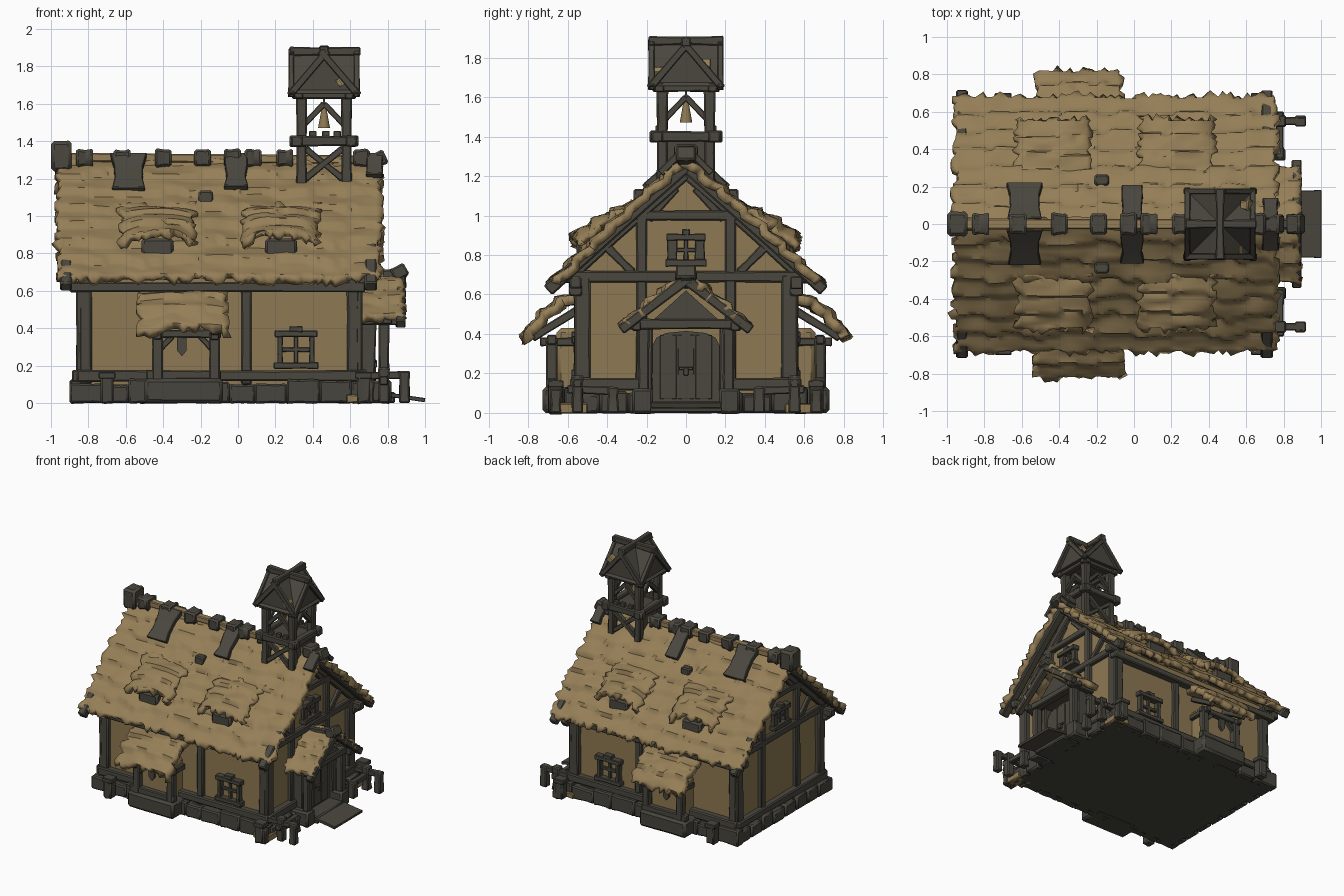
import bpy, bmesh, math, random
from mathutils import Vector, noise

if "Cube" in bpy.data.objects:
    bpy.data.objects.remove(bpy.data.objects["Cube"])

random.seed(7)

def material(name, rgb):
    m = bpy.data.materials.new(name)
    m.diffuse_color = (*rgb, 1)
    m.use_nodes = True
    m.node_tree.nodes["Principled BSDF"].inputs["Base Color"].default_value = m.diffuse_color
    return m

WOOD = material("dark timber", (0.068, 0.063, 0.048))
STONE = material("dark stone", (0.062, 0.059, 0.047))
WALL = material("tan plaster", (0.27, 0.19, 0.085))
THATCH = material("straw thatch", (0.30, 0.21, 0.095))

def finish(name, bm, mat, angle=35):
    bmesh.ops.recalc_face_normals(bm, faces=bm.faces)
    me = bpy.data.meshes.new(name)
    bm.to_mesh(me)
    bm.free()
    me.materials.append(mat)
    me.shade_smooth()
    me.set_sharp_from_angle(angle=math.radians(angle))
    ob = bpy.data.objects.new(name, me)
    bpy.context.collection.objects.link(ob)
    return ob

def beam(name, a, b, w, d=None, mat=WOOD, n=(0, 0, 1), wob=0.08):
    """Rough-hewn bar from a to b; d is its size along n, w across."""
    d = d or w
    a, b, n = Vector(a), Vector(b), Vector(n)
    t = (b - a).normalized()
    if abs(t.dot(n)) > 0.9:
        n = Vector((0, 1, 0)) if abs(t.y) < 0.9 else Vector((1, 0, 0))
    s = t.cross(n).normalized()
    n = s.cross(t)
    bm, rings = bmesh.new(), []
    for f in (0, 0.35, 0.7, 1):
        k = 1 + random.uniform(-wob, wob) + (wob if f in (0, 1) else 0)
        rings.append([bm.verts.new(a.lerp(b, f) + s * (i * w / 2 * k) + n * (j * d / 2 * k))
                      for i, j in ((-1, -1), (1, -1), (1, 1), (-1, 1))])
    for r, q in zip(rings, rings[1:]):
        for i in range(4):
            bm.faces.new((r[i], r[(i + 1) % 4], q[(i + 1) % 4], q[i]))
    bm.faces.new(rings[0])
    bm.faces.new(rings[-1])
    ob = finish(name, bm, mat)
    bev = ob.modifiers.new("worn edges", 'BEVEL')
    bev.width = min(w, d) * 0.14
    return ob

def box(name, x0, x1, y0, y1, z0, z1, mat=WOOD, wob=0.0):
    return beam(name, (x0, (y0 + y1) / 2, (z0 + z1) / 2), (x1, (y0 + y1) / 2, (z0 + z1) / 2),
                y1 - y0, z1 - z0, mat, wob=wob)

def prism(name, pts, h0, h1, axis, mat):
    """Extrude an outline along x (points are y,z) or along y (points are x,z)."""
    put = (lambda p, h: (h, p[0], p[1])) if axis == 'x' else (lambda p, h: (p[0], h, p[1]))
    bm = bmesh.new()
    r, q = ([bm.verts.new(put(p, h)) for p in pts] for h in (h0, h1))
    for i in range(len(pts)):
        k = (i + 1) % len(pts)
        bm.faces.new((r[i], r[k], q[k], q[i]))
    bm.faces.new(r)
    bm.faces.new(q)
    return finish(name, bm, mat)

def thatch(name, x0, x1, hi, lo, side, courses, bulge=0.0, droop=0.0, thick=0.045):
    """Layered straw sheet sloping in y from hi to lo, with ragged edges."""
    hi, lo = Vector(hi), Vector(lo)
    nx, nv = max(8, int((x1 - x0) / 0.022)), courses * 5
    nrm = Vector((hi.y - lo.y, lo.x - hi.x)).normalized()
    bm, grid = bmesh.new(), []
    ragx = [[random.uniform(-0.022, 0.022) for _ in range(nv + 1)] for _ in (0, 1)]
    for i in range(nx + 1):
        u, col = i / nx, []
        rag = random.uniform(-0.025, 0.025)
        for j in range(nv + 1):
            v = j / nv
            x = x0 + (x1 - x0) * u + (ragx[0][j] if i == 0 else ragx[1][j] if i == nx else 0)
            seed = Vector((x * 3.1, v * 4 + side, hi.y * 9))
            wav = v * courses + 0.35 * noise.noise(Vector((x * 5, side * 3, int(v * courses))))
            off = 0.026 * (wav % 1.0) - 0.01 + 0.014 * noise.noise(seed * 2.3)
            off += bulge * math.sin(math.pi * v)
            p = hi.lerp(lo, v) + nrm * off * (1 if nrm.y > 0 else -1)
            if j == nv:
                p += (lo - hi).normalized() * rag
            z = p.y - droop * abs(2 * u - 1) ** 3 * v
            col.append(bm.verts.new((x, side * p.x, z)))
        grid.append(col)
    for i in range(nx):
        for j in range(nv):
            f = (grid[i][j], grid[i + 1][j], grid[i + 1][j + 1], grid[i][j + 1])
            bm.faces.new(f)
    ob = finish(name, bm, THATCH, 50)
    up = sum(f.normal.z for f in ob.data.polygons) > 0
    sol = ob.modifiers.new("straw depth", 'SOLIDIFY')
    sol.thickness, sol.offset = thick, -1 if up else 1
    return ob

def window(name, at, w, h):
    """Framed cross window; at(u, v, d) maps wall coordinates to space."""
    for u in (-w, w):
        beam(name + "_jamb", at(u, -h, 0.015), at(u, h, 0.015), 0.03, 0.05)
    for v, e, t in ((-h, 0.035, 0.035), (h, 0.03, 0.035), (h + 0.025, -0.05, 0.03)):
        beam(name + "_rail", at(-w - e, v, 0.02), at(w + e, v, 0.02), 0.055, t)
    beam(name + "_mullion", at(0, -h, 0.01), at(0, h, 0.01), 0.022)
    beam(name + "_crossbar", at(-w, 0, 0.01), at(w, 0, 0.01), 0.022)

# Body and foundation
prism("plaster_walls", [(-.53, .1), (.53, .1), (.53, .72), (0, 1.2), (-.53, .72)], -.83, .63, 'x', WALL)
box("foundation", -.86, .68, -.58, .58, 0, .10, STONE)
for s in (-1, 1):
    x = -.9
    while x < .66:
        w = random.uniform(.13, .22)
        box("side_stone", x, min(x + w, .7), s * .58 - .035, s * .58 + .035, 0, random.uniform(.09, .13), STONE, .05)
        x += w
    for e, xe in ((-1, -.865), (1, .675)):
        for k in range(4):
            box("end_stone", xe - .035, xe + .035, s * (.29 + .0) - .29 + k * .145, s * .29 - .15 + k * .145,
                0, random.uniform(.09, .13), STONE, .05)
    beam("side_sill", (-.86, s * .555, .145), (.67, s * .555, .145), .06)
    beam("eave_beam", (-.9, s * .56, .62), (.68, s * .56, .62), .06, .05)
    for x in (-.815, .045, .615):
        beam("wall_post", (x, s * .535, .1), (x, s * .535, .64), .065 if abs(x) > .1 else .05)
    window("side_window", lambda u, v, d: (.31 + u, s * (.53 + d), .285 + v), .085, .085)
    for x in (-.7, .67):
        box("bollard", x - .035, x + .035, s * .66 - .035, s * .66 + .035, 0, .15, STONE, .08)
        box("bollard_cap", x - .045, x + .045, s * .66 - .04, s * .66 + .04, .13, .165, STONE)
    box("corner_stone", .58, .72, s * .57 - .06, s * .57 + .06, 0, .045, WALL, .1)

# Gable framing at both ends
for e, xw, xb in ((-1, -.835, -.92), (1, .635, .71)):
    n = (1, 0, 0)
    beam("gable_tie", (xw, -.62, .69), (xw, .62, .69), .06, .06, n=n)
    beam("gable_collar", (xw, -.3, 1.0), (xw, .3, 1.0), .05, .05, n=n)
    beam("end_sill", (xw + e * .02, -.57, .145), (xw + e * .02, .57, .145), .06, .06, n=n)
    window("gable_window", lambda u, v, d: (xw + e * d, u, .825 + v), .07, .065)
    for s in (-1, 1):
        beam("gable_rafter", (xb, s * .7, .62), (xb, 0, 1.25), .06, .06, n=n)
        beam("wall_rafter", (xw, s * .56, .71), (xw, 0, 1.21), .05, .05, n=n)
        beam("corner_post", (xw, s * .525, .1), (xw, s * .525, .7), .08, .06, n=n)
        beam("inner_post", (xw, s * .225, .12), (xw, s * .225, 1.02), .055, .05, n=n)
        beam("gable_brace", (xw, s * .27, .71), (xw, s * .4, .84), .04, .04, n=n)
        beam("apex_brace", (xw, s * .19, .98), (xw, s * .05, 1.14), .04, .04, n=n)
        beam("purlin_end", (xw - e * .05, s * .56, .66), (xb + e * .02, s * .56, .66), .06)

# Main thatched roof with eyebrow vents
for s in (-1, 1):
    thatch("main_thatch", -.96, .76, (0, 1.3), (.685, .665), s, 7, bulge=.012)
    for x in (-.43, .23):
        thatch("eyebrow_thatch", x - .2, x + .2, (.27, 1.06), (.565, .905), s, 3, .02, .07, .04)
        box("eyebrow_vent", x - .085, x + .085, s * .5 - .055, s * .5 + .055, .78, .88)
    box("roof_hatch", -.21, -.135, s * .235 - .03, s * .235 + .03, 1.06, 1.135)
    for x, w, y in ((-.585, .16, .21), (-.01, .11, .2), (.73, .08, .13)):
        beam("ridge_plank", (x, s * .02, 1.325), (x, s * y, 1.335 - .93 * y), w, .035, wob=.12)

# Ridge log and clasps
beam("ridge_pole", (-.97, 0, 1.315), (.78, 0, 1.3), .055, .045, THATCH)
for x in (-.82, -.62, -.4, -.19, -.03, .08, .25, .66):
    box("ridge_clasp", x - .045, x + .045, -.055, .055, 1.265, 1.355, wob=.12)
box("ridge_end_block", -1.0, -.89, -.065, .065, 1.24, 1.4, wob=.08)
beam("ridge_finial", (.68, 0, 1.27), (.79, 0, 1.32), .1, .08)

# Side bays with lean-to thatch
for s in (-1, 1):
    box("bay_plaster", -.44, -.13, min(s * .5, s * .655), max(s * .5, s * .655), .1, .43, WALL)
    box("bay_foundation", -.5, -.08, min(s * .5, s * .725), max(s * .5, s * .725), 0, .13, STONE, .03)
    beam("bay_sill", (-.49, s * .68, .15), (-.09, s * .68, .15), .05)
    beam("bay_lintel", (-.47, s * .68, .37), (-.09, s * .68, .37), .045)
    for x, e in ((-.43, 1), (-.125, -1)):
        beam("bay_post", (x, s * .68, 0 if e < 0 else .1), (x, s * .68, .38), .055)
        beam("bay_knee", (x + e * .015, s * .675, .29), (x + e * .08, s * .675, .36), .03)
        beam("bay_tie", (x, s * .53, .36), (x, s * .74, .36), .04)
        beam("bay_rafter", (x, s * .55, .52), (x, s * .78, .38), .04)
    prism("hanging_board", [(-.325, .36), (-.275, .36), (-.275, .28), (-.3, .25), (-.325, .28)],
          s * .67, s * .69, 'y', WOOD)
    thatch("bay_thatch", -.525, -.065, (.53, .615), (.825, .395), s, 3, .045, .02, .05)

# Entrance porch and door
n = (1, 0, 0)
prism("porch_gable", [(-.2, .44), (.2, .44), (0, .62)], .63, .8, 'x', WOOD)
arch = [(.17, .05), (.17, .34), (.15, .38), (.1, .405), (0, .415)]
prism("door", arch + [(-y, z) for y, z in arch[-2::-1]], .63, .715, 'x', WOOD)
for y in (-.09, 0, .09):
    beam("door_plank", (.715, y, .07), (.715, y, .395), .082, .012, n=n, wob=.01)
beam("door_handle", (.73, -.035, .225), (.73, .035, .225), .015)
beam("door_latch", (.73, 0, .19), (.73, 0, .23), .025)
beam("porch_lintel", (.79, -.29, .45), (.79, .29, .45), .05, .06, n=n)
beam("porch_ridge", (.63, 0, .66), (.9, 0, .7), .06)
beam("porch_finial", (.83, 0, .68), (.9, 0, .72), .1, .07)
for s in (-1, 1):
    thatch("porch_thatch", .64, .88, (0, .7), (.32, .455), s, 3, .012)
    beam("porch_bargeboard", (.87, s * .33, .42), (.87, -s * .02, .69), .05, .05, n=n)
    beam("porch_post", (.78, s * .215, .03), (.78, s * .215, .46), .055)
    beam("door_jamb", (.69, s * .195, .03), (.69, s * .195, .44), .05, .09, n=n)
    beam("porch_tie", (.63, s * .25, .44), (.86, s * .25, .44), .045)
    box("porch_base", .63, .82, s * .22 - .05, s * .22 + .05, 0, .12, STONE, .05)
    # Low fence stubs beside the entrance
    for x, y, h in ((.78, .37, .13), (.78, .55, .19), (.89, .55, .17), (.7, .66, .12)):
        beam("fence_post", (x, s * y, 0), (x, s * y, h), .055, wob=.12)
    beam("fence_rail", (.66, s * .55, .145), (.92, s * .55, .15), .04)
    beam("fence_cross_rail", (.78, s * .35, .11), (.78, s * .6, .12), .04)
box("threshold", .63, .84, -.17, .17, 0, .06, STONE)
beam("entrance_slab", (.8, 0, .045), (1.0, 0, .015), .36, .022, wob=.01)

# Bell tower
cx = .46
for sx in (-1, 1):
    beam("tower_collar_y", (cx + sx * .145, -.185, 1.4), (cx + sx * .145, .185, 1.4), .055)
    beam("tower_collar_x", (cx - .185, sx * .145, 1.4), (cx + .185, sx * .145, 1.4), .055)
    beam("tower_plate_y", (cx + sx * .135, -.17, 1.65), (cx + sx * .135, .17, 1.65), .045)
    beam("tower_plate_x", (cx - .17, sx * .135, 1.65), (cx + .17, sx * .135, 1.65), .045)
    box("tower_side_panel", cx + sx * .12 - .01, cx + sx * .12 + .01, -.12, .12, 1.17, 1.39)
    for sy in (-1, 1):
        beam("tower_post", (cx + sx * .12, sy * .12, 1.13), (cx + sx * .12, sy * .12, 1.66), .055)
        beam("tower_cross", (cx - sx * .1, sy * .125, 1.2), (cx + sx * .1, sy * .125, 1.36), .035)
        beam("belfry_brace_x", (cx + sx * .115, sy * .12, 1.48), (cx, sy * .12, 1.6), .03)
        beam("belfry_brace_y", (cx + sx * .12, sy * .115, 1.48), (cx + sx * .12, 0, 1.6), .03)
        for k in (-.06, .01, .07):
            box("belfry_stub", cx + k - .02, cx + k + .02, sy * .14 - .015, sy * .14 + .015, 1.42, 1.455)
        # Bargeboards on the four small gables
        beam("tower_barge_x", (cx + sx * .175, sy * .185, 1.645), (cx + sx * .175, -sy * .02, 1.885), .035, .03, n=n)
        beam("tower_barge_y", (cx + sx * .185, sy * .175, 1.645), (cx - sx * .02, sy * .175, 1.885), .035, .03, n=(0, 1, 0))
box("belfry_floor", cx - .14, cx + .14, -.14, .14, 1.375, 1.405)
tri = [(-.18, 1.655), (.18, 1.655), (0, 1.875)]
prism("tower_roof_x", tri, cx - .165, cx + .165, 'x', WOOD)
prism("tower_roof_y", [(cx + y, z) for y, z in tri], -.165, .165, 'y', WOOD)
beam("tower_ridge_x", (cx - .185, 0, 1.88), (cx + .195, 0, 1.88), .045)
beam("tower_ridge_y", (cx, -.19, 1.885), (cx, .19, 1.885), .045)
for x, y, z in ((cx + .09, -.14, 1.72), (cx + .14, .1, 1.76)):
    beam("straw_patch", (x - .02, y, z - .015), (x + .025, y, z + .015), .05, .05, THATCH)

# Bell
bm = bmesh.new()
bmesh.ops.create_cone(bm, cap_ends=True, segments=12, radius1=.032, radius2=.01, depth=.12)
bmesh.ops.translate(bm, verts=bm.verts, vec=(cx, 0, 1.53))
finish("bell", bm, WALL)
beam("bell_rope", (cx, 0, 1.58), (cx, 0, 1.66), .012)
